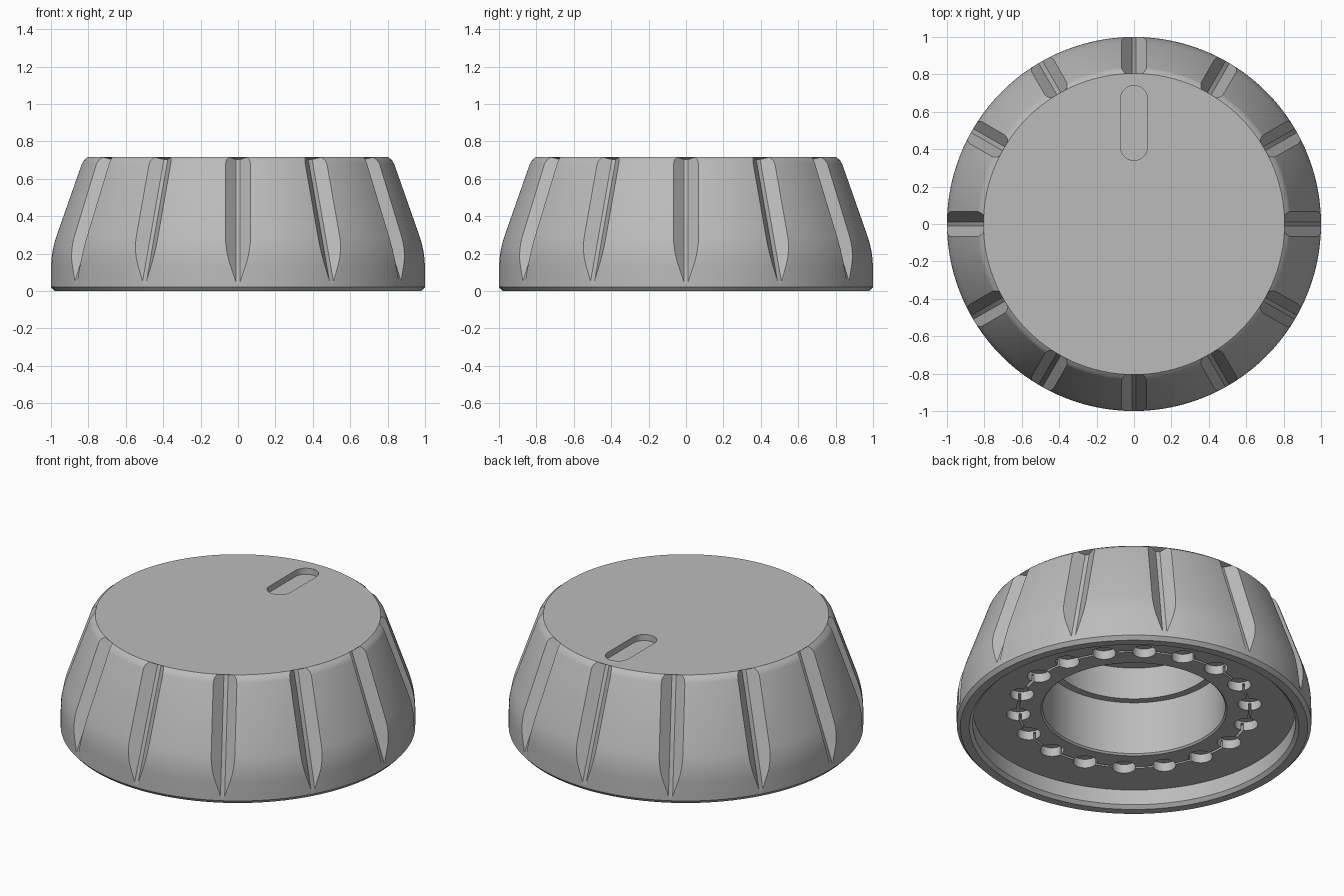
import bpy, bmesh
from math import sin, cos, tan, atan, pi, radians
from mathutils import Vector, Matrix

if "Cube" in bpy.data.objects:
    bpy.data.objects.remove(bpy.data.objects["Cube"])

SEGMENTS = 120
HEIGHT = 0.716
TOP_RADIUS = 0.805
SLOPE = 0.35                      # side taper, radius per height
TILT = atan(SLOPE)
SHOULDER_R, SHOULDER_Z = 0.838, 0.68


def make_object(name, bm):
    bmesh.ops.recalc_face_normals(bm, faces=bm.faces)
    mesh = bpy.data.meshes.new(name)
    bm.to_mesh(mesh)
    bm.free()
    obj = bpy.data.objects.new(name, mesh)
    bpy.context.collection.objects.link(obj)
    return obj


def lathe(bm, profile, segments):
    """Spin (radius, height) points around z."""
    verts = [bm.verts.new((r, 0, z)) for r, z in profile]
    edges = [bm.edges.new(pair) for pair in zip(verts, verts[1:])]
    bmesh.ops.spin(bm, geom=verts + edges, axis=(0, 0, 1), cent=(0, 0, 0),
                   angle=2 * pi, steps=segments, use_merge=True)
    bmesh.ops.remove_doubles(bm, verts=bm.verts, dist=1e-5)


def prism(bm, outline, offset):
    """Extrude a closed outline along an offset vector."""
    face = bm.faces.new([bm.verts.new(p) for p in outline])
    ext = bmesh.ops.extrude_face_region(bm, geom=[face])
    moved = [g for g in ext["geom"] if isinstance(g, bmesh.types.BMVert)]
    bmesh.ops.translate(bm, verts=moved, vec=offset)


# Knob body: hollow turned profile with a rounded belly
FILLET = 0.5
tangent = FILLET * tan(TILT / 2)
belly_z = SHOULDER_Z - (1 - SHOULDER_R) / SLOPE - tangent
belly = [(1 - FILLET * (1 - cos(TILT * i / 8)), belly_z + FILLET * sin(TILT * i / 8))
         for i in range(9)]
FLOOR = 0.115
underside = [(0, 0.655), (0.47, 0.655), (0.47, 0.455), (0.515, 0.455),
             (0.515, FLOOR + 0.01), (0.525, FLOOR),
             (0.647, FLOOR), (0.647, FLOOR + 0.045), (0.661, FLOOR + 0.045), (0.661, FLOOR),
             (0.91, FLOOR), (0.91, 0.02), (0.93, 0)]
outside = [(0.98, 0), (1, 0.022)] + belly + [
    (SHOULDER_R, SHOULDER_Z), (0.826, 0.7), (TOP_RADIUS, HEIGHT), (0, HEIGHT)]
bm = bmesh.new()
lathe(bm, underside + outside, SEGMENTS)
knob = make_object("knob_body", bm)

# Grip grooves: flat-bottomed V cutters parallel to the tapered side
bm = bmesh.new()
along = Vector((sin(TILT), 0, -cos(TILT)))
outward = Vector((cos(TILT), 0, sin(TILT)))
side = Vector((0, 1, 0))
rim = Vector((TOP_RADIUS, 0, HEIGHT - 0.001))
surface = (Vector((SHOULDER_R, 0, SHOULDER_Z)) - rim).dot(outward)
DEPTH, REACH, FLAT = 0.055, 0.06, 0.012
WIDE = FLAT + (DEPTH + REACH) * 1.05
section = [(-FLAT, -DEPTH), (FLAT, -DEPTH), (WIDE, REACH), (-WIDE, REACH)]
for i in range(12):
    turn = Matrix.Rotation(radians(30 * i), 3, 'Z')
    prism(bm, [turn @ (rim + side * t + outward * (n + surface)) for t, n in section],
          turn @ (along * 0.95))
grooves = make_object("groove_cutter", bm)

# Pointer slot: rounded ends
bm = bmesh.new()
SLOT_R = 0.072
outline = []
for centre, start in ((0.668, 0), (0.412, pi)):
    for i in range(17):
        a = start + pi * i / 16
        outline.append((SLOT_R * cos(a), centre + SLOT_R * sin(a), HEIGHT - 0.038))
prism(bm, outline, Vector((0, 0, 0.1)))
slot = make_object("slot_cutter", bm)

# Ring of detent pockets under the knob
bm = bmesh.new()
for i in range(18):
    a = radians(20 * i - 5)
    centre = Vector((0.654 * cos(a), 0.654 * sin(a), FLOOR - 0.03))
    prism(bm, [centre + Vector((cos(k * pi / 12), sin(k * pi / 12), 0)) * 0.067
               for k in range(24)], Vector((0, 0, 0.085)))
pockets = make_object("pocket_cutter", bm)

# Carve all the cutters out of the body
cutters = (grooves, slot, pockets)
for cutter in cutters:
    cutter.hide_render = True
    mod = knob.modifiers.new(cutter.name, 'BOOLEAN')
    mod.operation = 'DIFFERENCE'
    mod.solver = 'EXACT'
    mod.object = cutter
bpy.context.view_layer.update()
carved = bpy.data.meshes.new_from_object(
    knob.evaluated_get(bpy.context.evaluated_depsgraph_get()))
knob.modifiers.clear()
knob.data = carved
for cutter in cutters:
    bpy.data.objects.remove(cutter)

# Grey plastic
grey = bpy.data.materials.new("grey_plastic")
grey.use_nodes = True
colour = (0.5, 0.5, 0.5, 1)
grey.diffuse_color = colour
grey.node_tree.nodes["Principled BSDF"].inputs["Base Color"].default_value = colour
carved.materials.clear()
carved.materials.append(grey)

bpy.ops.object.select_all(action='DESELECT')
knob.select_set(True)
bpy.context.view_layer.objects.active = knob
bpy.ops.object.shade_smooth_by_angle(angle=radians(25))
